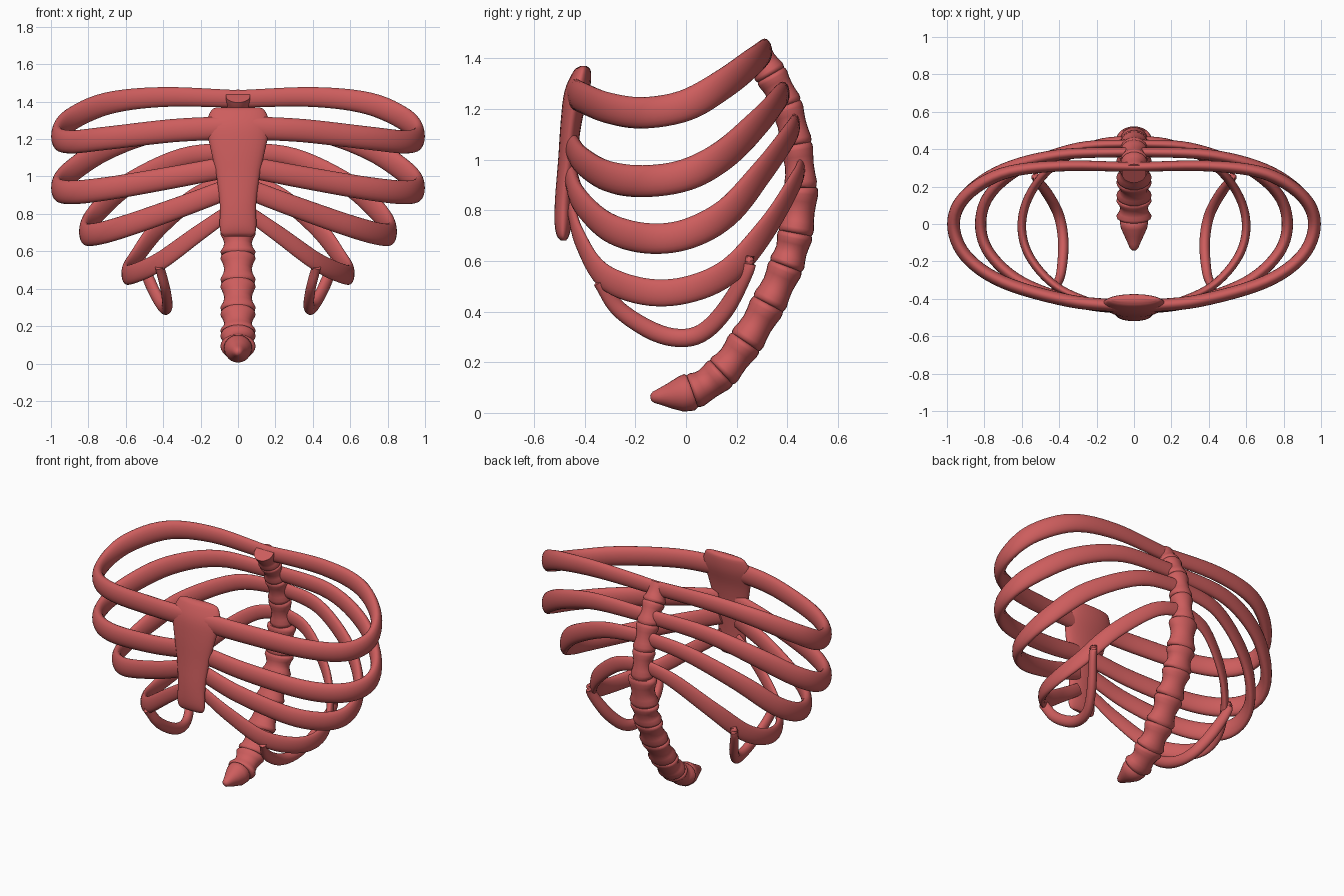
import bpy, bmesh, math
from mathutils import Vector

if "Cube" in bpy.data.objects:
    bpy.data.objects.remove(bpy.data.objects["Cube"])

bone = bpy.data.materials.new("red_bone")
bone.diffuse_color = (0.61, 0.11, 0.11, 1)
bone.use_nodes = True
bone.node_tree.nodes["Principled BSDF"].inputs["Base Color"].default_value = bone.diffuse_color
X, Z = Vector((1, 0, 0)), Vector((0, 0, 1))


def loft(name, rings, sides=20, angle=50):
    """Skin a list of (centre, half_axis_1, half_axis_2) ellipses, capped."""
    bm = bmesh.new()
    loops = []
    for c, u, v in rings:
        loops.append([bm.verts.new(c + u * math.cos(a) + v * math.sin(a))
                      for a in (2 * math.pi * k / sides for k in range(sides))])
    for a, b in zip(loops, loops[1:]):
        for k in range(sides):
            j = (k + 1) % sides
            bm.faces.new((a[k], a[j], b[j], b[k]))
    bm.faces.new(loops[0][::-1])
    bm.faces.new(loops[-1])
    bmesh.ops.recalc_face_normals(bm, faces=bm.faces)
    me = bpy.data.meshes.new(name)
    bm.to_mesh(me)
    bm.free()
    me.materials.append(bone)
    ob = bpy.data.objects.new(name, me)
    bpy.context.collection.objects.link(ob)
    bpy.ops.object.select_all(action='DESELECT')
    ob.select_set(True)
    bpy.context.view_layer.objects.active = ob
    bpy.ops.object.shade_smooth_by_angle(angle=math.radians(angle))
    return ob


def spline(pts, t):
    """Catmull-Rom point at parameter t (0 .. len-1)."""
    i = min(int(t), len(pts) - 2)
    f = t - i
    p1, p2 = pts[i], pts[i + 1]
    p0 = pts[i - 1] if i > 0 else p1 * 2 - p2
    p3 = pts[i + 2] if i + 2 < len(pts) else p2 * 2 - p1
    return 0.5 * (2 * p1 + (p2 - p0) * f + (2 * p0 - 5 * p1 + 4 * p2 - p3) * f * f
                  + (3 * p1 - p0 - 3 * p2 + p3) * f ** 3)


def tangent(pts, t):
    n = len(pts) - 1
    return (spline(pts, min(t + .02, n)) - spline(pts, max(t - .02, 0))).normalized()


def rib(name, path, thick, tall, start=1.0, end=1.0):
    """Flat oval band swept along a path, on both sides."""
    for side, label in ((1, "left"), (-1, "right")):
        pts = [Vector((x * side, y, z)) for x, y, z in path]
        n = (len(pts) - 1) * 6
        rings = []
        for i in range(n + 1):
            t, f = i / 6, i / n
            s = 1 - (1 - start) * max(0, 1 - f / .3) - (1 - end) * max(0, 1 - (1 - f) / .3)
            T = tangent(pts, t)
            N = T.cross(Z).normalized()
            rings.append((spline(pts, t), N * thick * s, N.cross(T) * tall * s))
        loft(f"{name}_{label}", rings)


# Ribs, from the spine round to the breastbone
rib("rib_1", [(0, .305, 1.415), (.4, .31, 1.425), (.7, .27, 1.39), (.9, .15, 1.30),
              (.965, 0, 1.215), (.9, -.17, 1.185), (.7, -.31, 1.205),
              (.35, -.41, 1.245), (.06, -.44, 1.26)], .034, .062, .75)
rib("rib_2", [(0, .385, 1.26), (.4, .37, 1.245), (.7, .29, 1.15), (.9, .15, 1.02),
              (.965, 0, .94), (.9, -.17, .915), (.7, -.31, .935),
              (.35, -.41, .995), (.06, -.45, 1.05)], .034, .063, .75, .9)
rib("rib_3", [(0, .43, 1.14), (.3, .41, 1.10), (.6, .30, .95), (.77, .16, .79),
              (.82, 0, .705), (.77, -.16, .69), (.6, -.31, .735),
              (.3, -.42, .84), (.06, -.455, .93)], .03, .06, .75, .9)
rib("rib_4", [(0, .455, .97), (.2, .43, .91), (.42, .32, .73), (.55, .17, .56),
              (.6, 0, .485), (.56, -.17, .48), (.42, -.33, .545),
              (.22, -.42, .69), (.05, -.455, .81)], .023, .053, .8, .7)

# Thin lowest rib looping under the fourth
rib("floating_rib", [(.42, -.34, .52), (.39, -.26, .405), (.378, -.1, .31), (.40, .04, .305),
                     (.455, .15, .40), (.52, .24, .56), (.52, .25, .62)],
    .028, .036, .8, .6)

# Breastbone: z, y, half width, half depth
sternum = [(1.37, -.405, .115, .012), (1.35, -.41, .145, .034), (1.27, -.43, .17, .05),
           (1.15, -.453, .147, .042), (1.0, -.468, .115, .037), (.85, -.481, .097, .036),
           (.75, -.485, .098, .034), (.70, -.486, .093, .024), (.68, -.484, .075, .01)]
pts = [Vector((w, y, z)) for z, y, w, d in sternum]
dep = [Vector((d, 0, 0)) for z, y, w, d in sternum]
rings = []
for i in range((len(pts) - 1) * 4 + 1):
    p, d = spline(pts, i / 4), spline(dep, i / 4).x
    rings.append((Vector((0, p.y, p.z)), X * p.x, Vector((0, d, 0))))
loft("breastbone", rings, 28)

# Vertebrae: flared ends and a narrow waist between joints (y, z)
joints = [Vector((0, y, z)) for y, z in (
    (.27, 1.43), (.335, 1.335), (.395, 1.215), (.435, 1.06), (.453, .89), (.432, .71),
    (.395, .58), (.325, .43), (.235, .28), (.14, .16), (.025, .085), (-.14, .06))]
last = len(joints) - 2
profile = [(0, .86), (.05, .97), (.14, 1), (.3, .87), (.5, .78), (.7, .85), (.86, 1),
           (.95, .97), (1, .86)]
tail = [(0, .9), (.08, 1), (.3, .93), (.55, .68), (.8, .42), (.93, .3), (1, .14)]
for i in range(last + 1):
    wide, deep = (.072, .064) if i < 4 else (.094, .07)
    if i == last:
        wide, deep = .076, .075
    rings = []
    for f, s in (tail if i == last else profile):
        if i == 0 and f < .3:
            s = .9
        T = tangent(joints, i + f)
        rings.append((spline(joints, i + f), X * wide * s,
                      X.cross(T) * deep * (.5 + .5 * s if i < last else s)))
    loft("tail_bone" if i == last else f"vertebra_{i + 1}", rings, 24)
